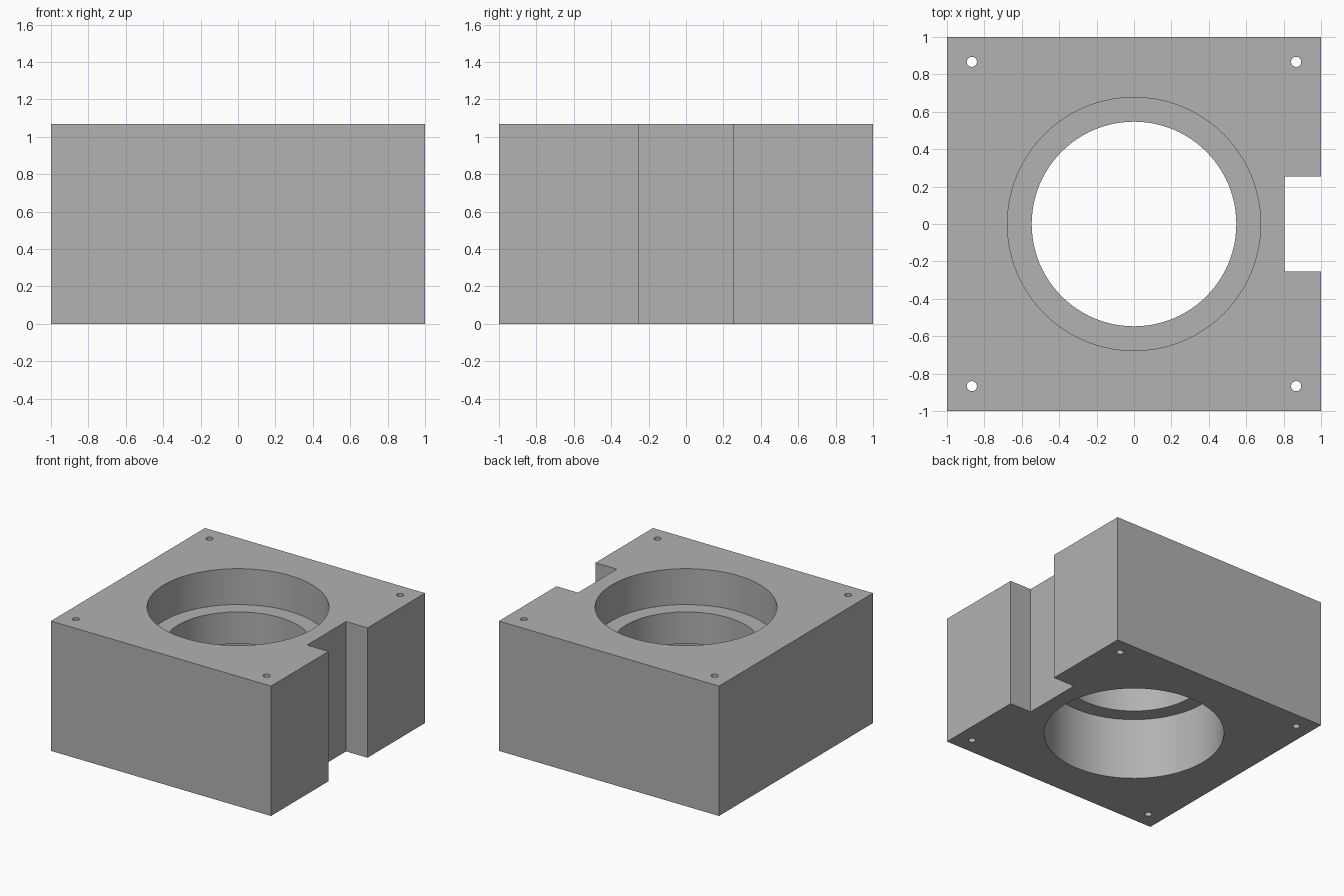
import bpy, bmesh, math

if "Cube" in bpy.data.objects:
    bpy.data.objects.remove(bpy.data.objects["Cube"])

HEIGHT = 1.067


def make_object(name, bm):
    bmesh.ops.recalc_face_normals(bm, faces=bm.faces)
    mesh = bpy.data.meshes.new(name)
    bm.to_mesh(mesh)
    bm.free()
    obj = bpy.data.objects.new(name, mesh)
    bpy.context.collection.objects.link(obj)
    return obj


def turned(name, profile, x=0, y=0, sides=96):
    """Closed solid of revolution from (radius, z) points, capped at both ends."""
    bm = bmesh.new()
    rings = [[bm.verts.new((x + r * math.cos(2 * math.pi * i / sides),
                            y + r * math.sin(2 * math.pi * i / sides), z))
              for i in range(sides)] for r, z in profile]
    for a, b in zip(rings, rings[1:]):
        for i in range(sides):
            j = (i + 1) % sides
            bm.faces.new((a[i], a[j], b[j], b[i]))
    bm.faces.new(rings[0])
    bm.faces.new(rings[-1])
    return make_object(name, bm)


# Block: square outline with a notch in the right side, pulled up
outline = [(-1, -1), (1, -1), (1, -0.253), (0.805, -0.253),
           (0.805, 0.253), (1, 0.253), (1, 1), (-1, 1)]
bm = bmesh.new()
base = bm.faces.new([bm.verts.new((x, y, 0)) for x, y in outline])
top = bmesh.ops.extrude_face_region(bm, geom=[base], use_keep_orig=True)
bmesh.ops.translate(bm, vec=(0, 0, HEIGHT),
                    verts=[v for v in top["geom"] if isinstance(v, bmesh.types.BMVert)])
block = make_object("housing_block", bm)

# Cutters: stepped bore, wide at both ends with a narrow ring between
cutters = [turned("bore_cutter", [(0.677, -0.1), (0.677, 0.51), (0.547, 0.51),
                                  (0.547, 0.772), (0.677, 0.772), (0.677, HEIGHT + 0.1)])]
# Four corner screw holes
for sx in (-1, 1):
    for sy in (-1, 1):
        cutters.append(turned("screw_hole_cutter", [(0.027, -0.1), (0.027, HEIGHT + 0.1)],
                              sx * 0.867, sy * 0.867, 32))

bpy.context.view_layer.objects.active = block
block.select_set(True)
for cutter in cutters:
    mod = block.modifiers.new("cut", 'BOOLEAN')
    mod.operation = 'DIFFERENCE'
    mod.solver = 'EXACT'
    mod.object = cutter
    bpy.ops.object.modifier_apply(modifier=mod.name)
    bpy.data.objects.remove(cutter, do_unlink=True)

# Plain grey all over, smooth bores with sharp edges
grey = bpy.data.materials.new("plain_grey")
grey.diffuse_color = (0.445, 0.445, 0.445, 1)
grey.use_nodes = True
grey.node_tree.nodes["Principled BSDF"].inputs["Base Color"].default_value = grey.diffuse_color
block.data.materials.clear()
block.data.materials.append(grey)
bpy.ops.object.shade_smooth_by_angle(angle=math.radians(30))
